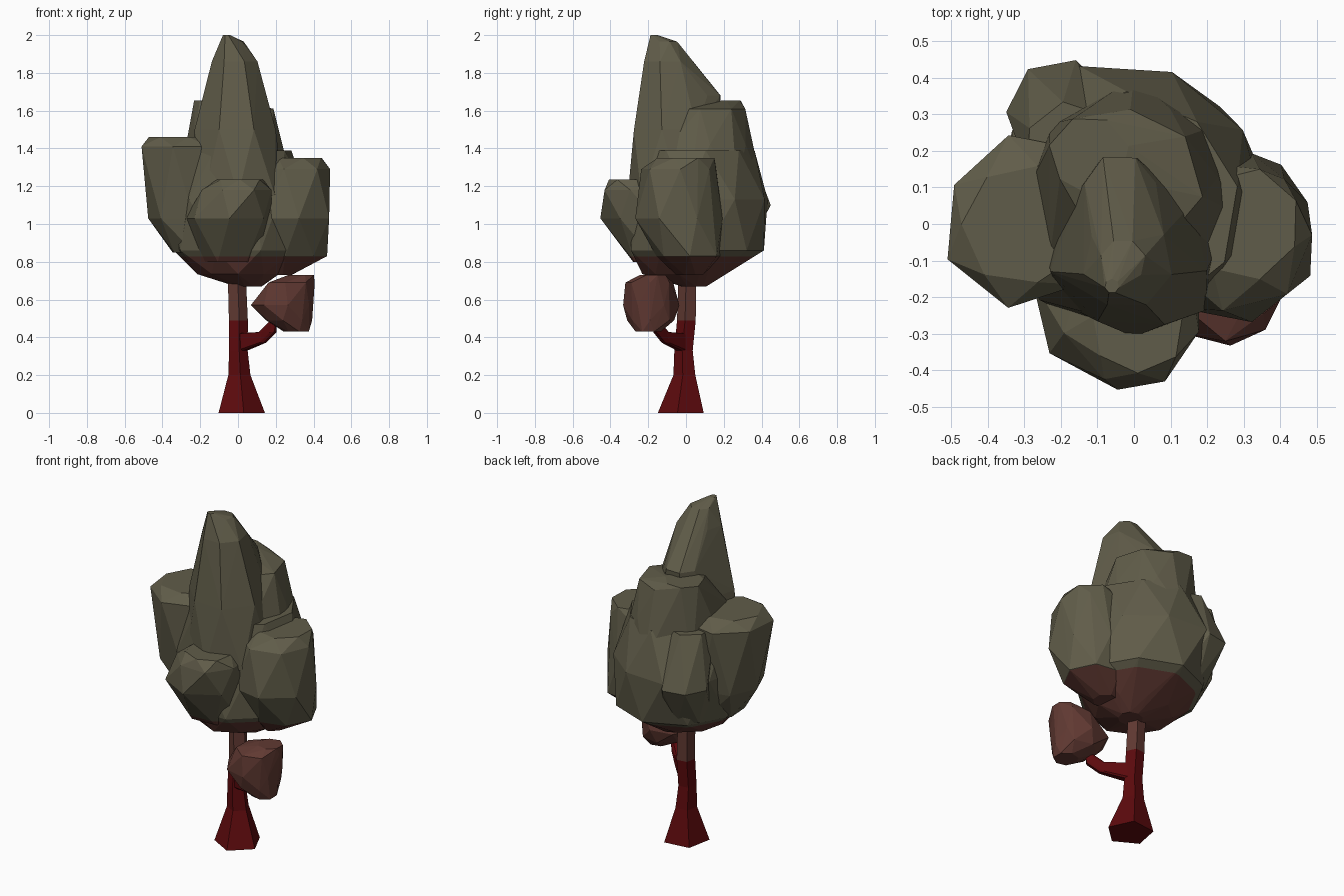
import bpy, bmesh, math, random

if "Cube" in bpy.data.objects:
    bpy.data.objects.remove(bpy.data.objects["Cube"])

random.seed(4)


def material(name, rgb):
    m = bpy.data.materials.new(name)
    m.diffuse_color = (*rgb, 1)
    m.use_nodes = True
    m.node_tree.nodes["Principled BSDF"].inputs["Base Color"].default_value = m.diffuse_color
    return m


RED = material("dark red bark", (0.108, 0.003, 0.004))
BROWN = material("reddish brown", (0.118, 0.041, 0.032))
OLIVE = material("olive leaves", (0.118, 0.108, 0.067))


def finish(name, bm, mats, split=9):
    """Make the object; faces above the split height take the second colour."""
    bmesh.ops.recalc_face_normals(bm, faces=bm.faces[:])
    for f in bm.faces:
        f.smooth = False
        f.material_index = int(f.calc_center_median().z > split)
    me = bpy.data.meshes.new(name)
    bm.to_mesh(me)
    bm.free()
    for m in mats:
        me.materials.append(m)
    ob = bpy.data.objects.new(name, me)
    bpy.context.collection.objects.link(ob)
    return ob


def ring(x, y, z, r, n, turn, jitter=0.0):
    pts = []
    for k in range(n):
        a = turn + math.tau * k / n
        q = r * (1 + random.uniform(-jitter, jitter))
        pts.append((x + q * math.cos(a), y + q * math.sin(a), z))
    return pts


def lump(name, rings, mats, turn=0.0, n=7):
    """Faceted lump: hull around a stack of staggered rings (x, y, z, radius)."""
    bm = bmesh.new()
    for i, (x, y, z, r) in enumerate(rings):
        for p in ring(x, y, z, r, n, turn + (i % 2) * math.pi / n, 0.05):
            bm.verts.new(p)
    bmesh.ops.convex_hull(bm, input=bm.verts[:])
    loose = [v for v in bm.verts if not v.link_faces]
    bmesh.ops.delete(bm, geom=loose, context='VERTS')
    return finish(name, bm, mats)


def tube(name, path, mats, turn=0.0, split=9):
    """Closed five-sided tube through horizontal rings."""
    bm = bmesh.new()
    loops = [[bm.verts.new(p) for p in ring(*c, 5, turn)] for c in path]
    for a, b in zip(loops, loops[1:]):
        for i in range(5):
            j = (i + 1) % 5
            bm.faces.new((a[i], a[j], b[j], b[i]))
    bm.faces.new(loops[0][::-1])
    bm.faces.new(loops[-1])
    return finish(name, bm, mats, split)


# trunk: flared column, lower part red, upper part brown
tube("trunk", [(0.015, -0.02, 0, 0.13), (0.005, -0.005, 0.2, 0.062), (0, -0.01, 0.33, 0.052),
               (0, 0.005, 0.49, 0.053), (-0.01, 0.012, 0.78, 0.05)],
     [RED, BROWN], turn=-1.45, split=0.49)

# side branch: two tapering segments
bends = [(0.02, -0.02, 0.375, 0.045), (0.13, -0.11, 0.40, 0.028), (0.185, -0.155, 0.455, 0.028)]
for k, ends in enumerate(zip(bends, bends[1:])):
    lump(("branch_base", "branch_tip")[k],
         [(x, y, z + s * r, 0.7 * r) for x, y, z, r in ends for s in (-1, 1)], [RED], n=5)

# small clump on the branch
lump("small_leaf_clump", [(0.31, -0.20, 0.43, 0.07), (0.265, -0.19, 0.49, 0.125),
                          (0.23, -0.185, 0.57, 0.155), (0.28, -0.19, 0.69, 0.13),
                          (0.34, -0.18, 0.73, 0.07)],
     [BROWN], turn=math.pi)

# canopy: wide body and its lobes
canopy = lump("canopy", [(0.06, 0.04, 0.67, 0.07), (0.0, 0.0, 0.735, 0.22),
                         (0.0, 0.04, 0.86, 0.355), (-0.02, 0.075, 1.13, 0.38),
                         (-0.02, 0.05, 1.39, 0.30)], [BROWN, OLIVE], turn=math.pi / 2, n=9)
lobes = [
    lump("left_lobe", [(-0.20, 0, 0.85, 0.16), (-0.28, 0.01, 1.03, 0.20),
                       (-0.29, 0.01, 1.41, 0.235), (-0.30, 0, 1.46, 0.17)],
         [OLIVE], turn=math.pi + 0.45),
    lump("right_lobe", [(0.22, 0.02, 0.73, 0.07), (0.29, 0.02, 0.83, 0.175),
                        (0.27, -0.04, 1.03, 0.235), (0.29, -0.03, 1.29, 0.205),
                        (0.31, 0, 1.35, 0.15)], [OLIVE], turn=0.45),
    lump("front_lobe", [(-0.03, -0.12, 0.80, 0.17), (-0.045, -0.205, 1.03, 0.24),
                        (0.0, -0.255, 1.18, 0.19), (0.01, -0.28, 1.235, 0.13)],
         [OLIVE], turn=-math.pi / 2 + math.pi / 7),
    lump("rear_left_lobe", [(-0.15, 0.20, 0.87, 0.13), (-0.20, 0.30, 1.10, 0.15),
                            (-0.17, 0.20, 1.40, 0.13)], [OLIVE], turn=2.2 - math.pi / 7),
    lump("rear_shoulder", [(0, 0.09, 1.2, 0.30), (-0.02, 0.07, 1.42, 0.265),
                           (-0.01, 0.12, 1.61, 0.20), (-0.12, 0.19, 1.655, 0.11)],
         [OLIVE], turn=math.pi / 2),
    lump("spire", [(0, -0.08, 1.15, 0.24), (-0.01, -0.08, 1.5, 0.215),
                   (-0.04, 0.09, 1.68, 0.10), (-0.02, -0.11, 1.86, 0.125),
                   (-0.03, -0.10, 1.965, 0.06), (-0.06, -0.17, 2.0, 0.02)],
         [OLIVE], turn=-math.pi / 2),
]

# fuse the lobes into one skin
for lobe in lobes:
    mod = canopy.modifiers.new("fuse", 'BOOLEAN')
    mod.operation = 'UNION'
    mod.solver = 'EXACT'
    mod.object = lobe
bpy.context.view_layer.update()
fused = bpy.data.meshes.new_from_object(
    canopy.evaluated_get(bpy.context.evaluated_depsgraph_get()))
for ob in [canopy] + lobes:
    bpy.data.objects.remove(ob)

# brown underside, olive above, cut at one height
bm = bmesh.new()
bm.from_mesh(fused)
bmesh.ops.bisect_plane(bm, geom=bm.verts[:] + bm.edges[:] + bm.faces[:],
                       plane_co=(0, 0, 0.828), plane_no=(0, 0, 1))
finish("canopy", bm, [BROWN, OLIVE], 0.828)
